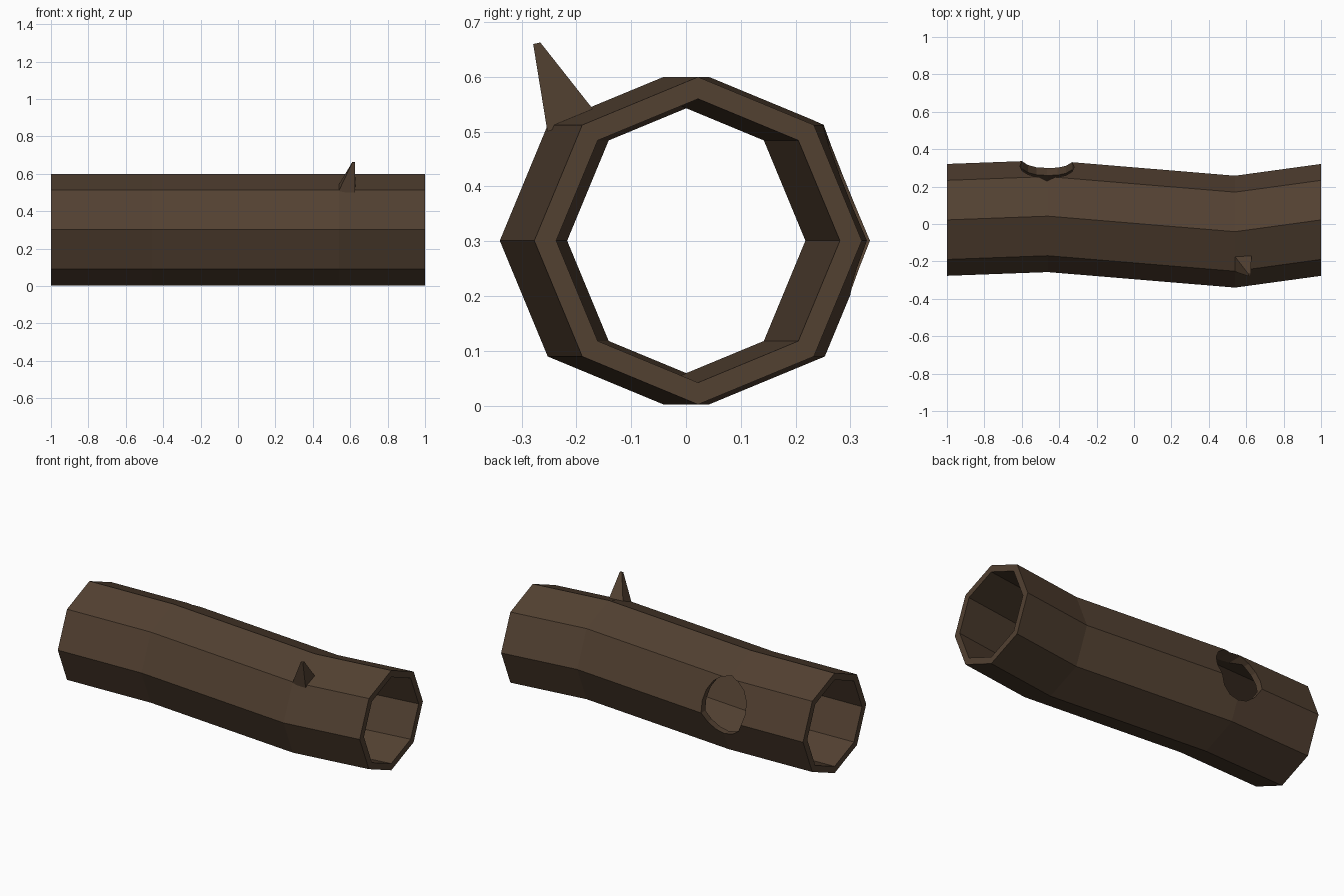
import bpy, bmesh, math
from mathutils import Matrix

if "Cube" in bpy.data.objects:
    bpy.data.objects.remove(bpy.data.objects["Cube"])

bark = bpy.data.materials.new("brown bark")
bark.diffuse_color = (0.085, 0.052, 0.031, 1)
bark.use_nodes = True
bark.node_tree.nodes["Principled BSDF"].inputs["Base Color"].default_value = bark.diffuse_color


def make_object(name, bm, mat=bark):
    bmesh.ops.recalc_face_normals(bm, faces=bm.faces)
    mesh = bpy.data.meshes.new(name)
    bm.to_mesh(mesh)
    bm.free()
    mesh.materials.append(mat)
    ob = bpy.data.objects.new(name, mesh)
    bpy.context.collection.objects.link(ob)
    return ob


# Hollow octagonal log swept through four sections (x, centre y)
SECTIONS = [(-1, 0.022), (-0.46, 0.042), (0.54, -0.041), (1, 0.022)]
CZ, OUTER, INNER, N = 0.301, 0.299, 0.259, 8
bm = bmesh.new()


def ring(x, cy, r):
    return [bm.verts.new((x, cy + r * math.cos(a), CZ + r * math.sin(a)))
            for a in (2 * math.pi * i / N for i in range(N))]


def bridge(a, b):
    for i in range(N):
        j = (i + 1) % N
        bm.faces.new((a[i], a[j], b[j], b[i]))


outer = [ring(x, y, OUTER) for x, y in SECTIONS]
inner = [ring(x, y, INNER) for x, y in SECTIONS]
for rings in (outer, inner):
    for a, b in zip(rings, rings[1:]):
        bridge(a, b)
for k in (0, -1):
    bridge(outer[k], inner[k])
log = make_object("hollow_log", bm)

# Round knot hole through the back wall
bm = bmesh.new()
bmesh.ops.create_cone(bm, cap_ends=True, segments=16, radius1=1, radius2=1, depth=0.4,
                      matrix=Matrix.Translation((-0.465, 0.32, 0.362))
                      @ Matrix.Diagonal((0.145, 1, 0.16, 1))
                      @ Matrix.Rotation(math.pi / 2, 4, 'X'))
cutter = make_object("knot_hole_cutter", bm)
mod = log.modifiers.new("knot_hole", 'BOOLEAN')
mod.operation, mod.solver, mod.object = 'DIFFERENCE', 'EXACT', cutter
bpy.context.view_layer.objects.active = log
log.select_set(True)
bpy.ops.object.modifier_apply(modifier=mod.name)
bpy.data.objects.remove(cutter)

# Tapered broken twig on the upper front
bm = bmesh.new()
base = [(0.535, -0.253, 0.50), (0.625, -0.253, 0.50), (0.628, -0.165, 0.535), (0.535, -0.168, 0.535)]
tip = [(0.611, -0.279, 0.66), (0.625, -0.279, 0.66), (0.625, -0.266, 0.663), (0.611, -0.266, 0.663)]
b = [bm.verts.new(p) for p in base]
t = [bm.verts.new(p) for p in tip]
bm.faces.new(b)
bm.faces.new(t)
for i in range(4):
    j = (i + 1) % 4
    bm.faces.new((b[i], b[j], t[j], t[i]))
make_object("broken_twig", bm)
